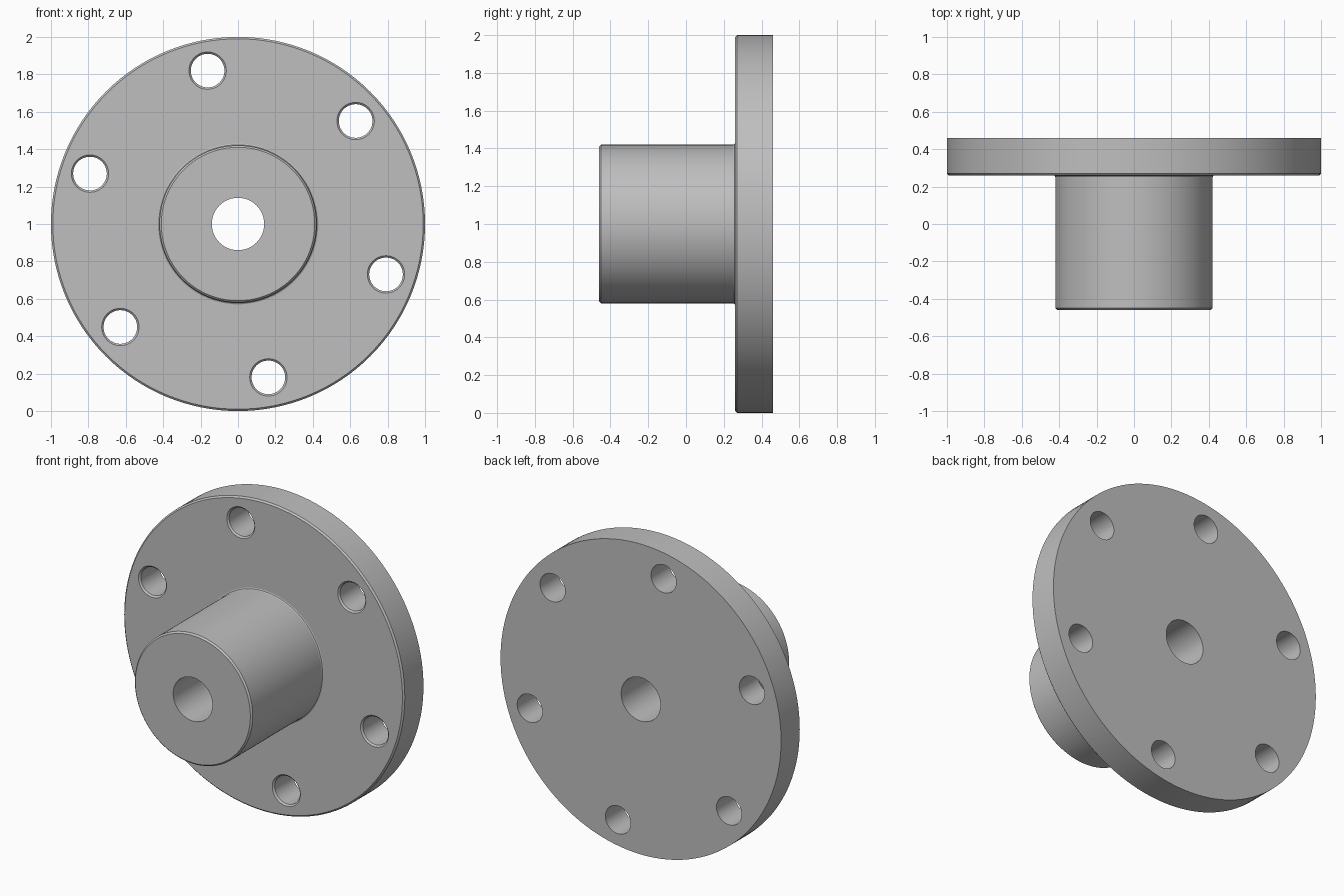
import bpy, bmesh, math
from mathutils import Matrix, Vector

cube = bpy.data.objects.get("Cube")
if cube:
    bpy.data.objects.remove(cube, do_unlink=True)

# Dimensions
R_FLANGE, R_HUB, R_BORE, R_BOLT = 1.0, 0.42, 0.14, 0.09
Y_FRONT, Y_STEP, Y_BACK = -0.46, 0.26, 0.46
EDGE = 0.01
BOLT_CIRCLE, BOLT_COUNT, BOLT_START = 0.836, 6, math.radians(41.2)
CENTRE = Vector((0, 0, 1))


def material(name, value):
    mat = bpy.data.materials.new(name)
    mat.use_nodes = True
    colour = (value, value, value, 1)
    mat.diffuse_color = colour
    mat.node_tree.nodes["Principled BSDF"].inputs["Base Color"].default_value = colour
    return mat


def lathe(name, profile, centre, steps):
    """Turn a closed (radius, y) profile around the y axis."""
    bm = bmesh.new()
    verts = [bm.verts.new((r, y, 0)) for r, y in profile]
    edges = [bm.edges.new((a, b)) for a, b in zip(verts, verts[1:] + verts[:1])]
    bmesh.ops.spin(bm, geom=verts + edges, cent=(0, 0, 0), axis=(0, 1, 0),
                   angle=math.tau, steps=steps)
    bmesh.ops.remove_doubles(bm, verts=bm.verts, dist=1e-5)
    bmesh.ops.dissolve_degenerate(bm, edges=bm.edges, dist=1e-6)
    bmesh.ops.recalc_face_normals(bm, faces=bm.faces)
    bmesh.ops.transform(bm, matrix=Matrix.Translation(centre), verts=bm.verts)
    mesh = bpy.data.meshes.new(name)
    bm.to_mesh(mesh)
    bm.free()
    obj = bpy.data.objects.new(name, mesh)
    bpy.context.collection.objects.link(obj)
    return obj


# Hub and flange turned as one piece, with eased front edges and a root fillet
fillet = [(R_HUB + EDGE * (1 - math.cos(a)), Y_STEP - EDGE * (1 - math.sin(a)))
          for a in (0, math.pi / 4, math.pi / 2)]
profile = [(R_BORE, Y_FRONT), (R_HUB - EDGE, Y_FRONT), (R_HUB, Y_FRONT + EDGE),
           *fillet,
           (R_FLANGE - EDGE, Y_STEP), (R_FLANGE, Y_STEP + EDGE),
           (R_FLANGE, Y_BACK), (R_BORE, Y_BACK)]
flange = lathe("hub_flange", profile, CENTRE, 128)
flange.data.materials.append(material("grey metal", 0.52))

# Bolt holes, lightly countersunk at the front
wide = R_BOLT + EDGE
hole = [(0, Y_STEP - EDGE), (wide, Y_STEP - EDGE), (wide, Y_STEP),
        (R_BOLT, Y_STEP + EDGE), (R_BOLT, Y_BACK + 0.1), (0, Y_BACK + 0.1)]
bpy.context.view_layer.objects.active = flange
for i in range(BOLT_COUNT):
    a = BOLT_START + i * math.tau / BOLT_COUNT
    place = CENTRE + BOLT_CIRCLE * Vector((math.cos(a), 0, math.sin(a)))
    cutter = lathe("bolt_hole_cutter", hole, place, 48)
    cutter.hide_render = True
    cut = flange.modifiers.new("bolt_hole", 'BOOLEAN')
    cut.operation = 'DIFFERENCE'
    cut.solver = 'EXACT'
    cut.object = cutter
    bpy.ops.object.modifier_apply(modifier=cut.name)
    bpy.data.objects.remove(cutter, do_unlink=True)

# Smooth round walls, crisp edges
bpy.ops.object.select_all(action='DESELECT')
flange.select_set(True)
bpy.ops.object.shade_smooth_by_angle(angle=math.radians(20))
